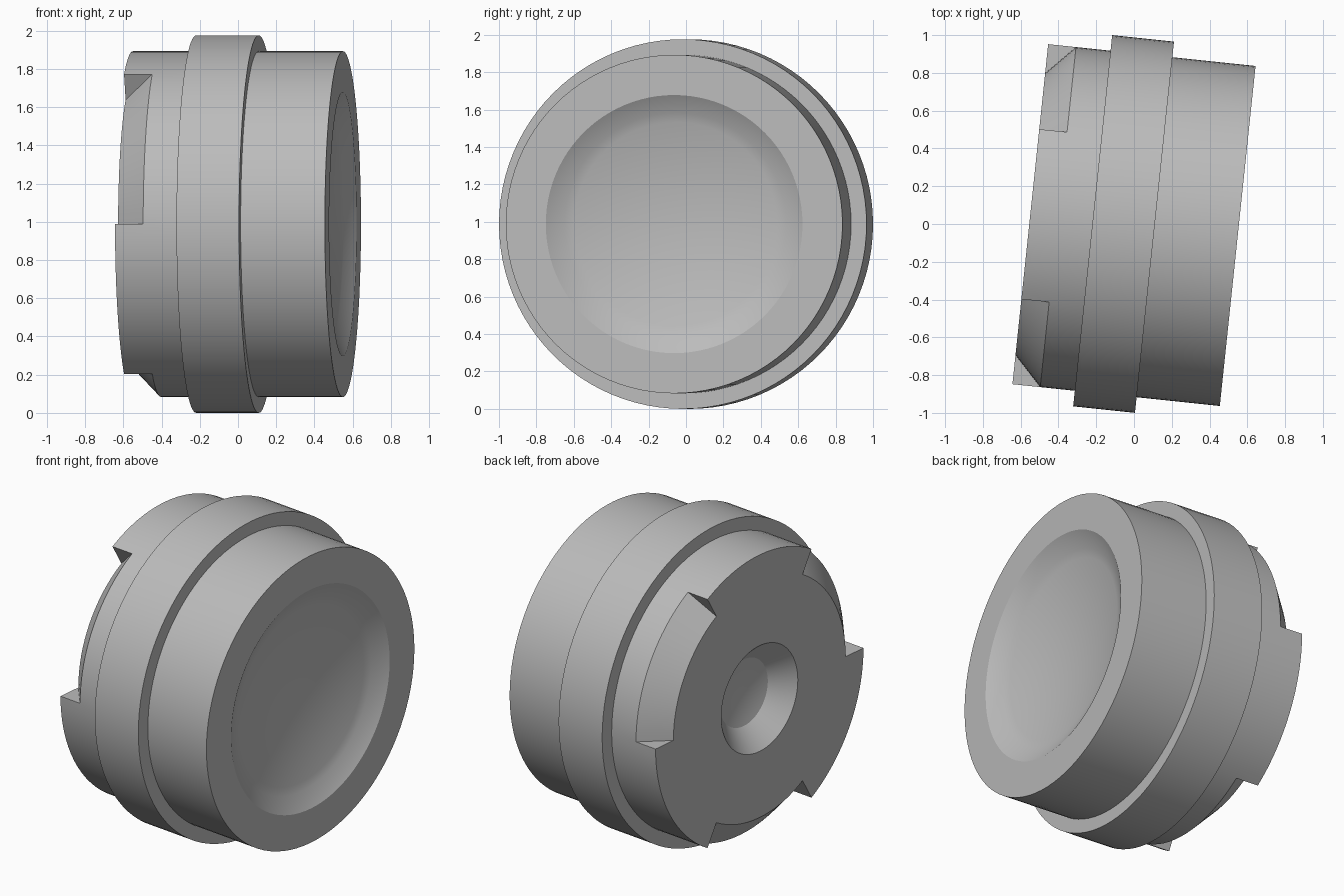
import bpy, bmesh, math
from mathutils import Matrix

cube = bpy.data.objects.get("Cube")
if cube:
    bpy.data.objects.remove(cube)

SEGMENTS = 96
RADIUS = 0.988
PLACE = Matrix.Translation((0.003, -0.006, RADIUS)) @ Matrix.Rotation(math.radians(-6), 4, 'Z')

grey = bpy.data.materials.new("plain grey")
grey.use_nodes = True
colour = (0.5, 0.5, 0.5, 1)
grey.diffuse_color = colour
grey.node_tree.nodes["Principled BSDF"].inputs["Base Color"].default_value = colour


def point(u, r, i):
    """Point at axial position u and radius r; step 0 is the front side."""
    a = 2 * math.pi * i / SEGMENTS
    return (u, -r * math.cos(a), r * math.sin(a))


def finish(bm, name):
    bmesh.ops.remove_doubles(bm, verts=bm.verts, dist=1e-5)
    bmesh.ops.recalc_face_normals(bm, faces=bm.faces)
    mesh = bpy.data.meshes.new(name)
    bm.to_mesh(mesh)
    bm.free()
    mesh.materials.append(grey)
    obj = bpy.data.objects.new(name, mesh)
    bpy.context.collection.objects.link(obj)
    obj.matrix_world = PLACE
    bpy.ops.object.select_all(action='DESELECT')
    obj.select_set(True)
    bpy.context.view_layer.objects.active = obj
    bpy.ops.object.shade_smooth_by_angle(angle=math.radians(20))


def lathe(bm, profile_at):
    for i in range(SEGMENTS):
        prof = profile_at(i)
        for (u0, r0), (u1, r1) in zip(prof, prof[1:]):
            corners = [point(u0, r0, i), point(u1, r1, i)]
            if r1 > 0:
                corners.append(point(u1, r1, i + 1))
            if r0 > 0:
                corners.append(point(u0, r0, i + 1))
            bm.faces.new([bm.verts.new(c) for c in corners])


# Barrel: flanged body with conical openings and three bayonet claws
BODY, FRONT, BACK, STEP, ROOT = 0.905, 0.549, -0.555, -0.407, 0.75
sixth = SEGMENTS // 6


def dome(u, r, depth, steps=12):
    """Shallow curved glass from its rim to its centre."""
    return [(u + depth * (1 - (1 - k / steps) ** 2), r * (1 - k / steps))
            for k in range(steps + 1)]


def barrel_profile(i):
    claw = [(BACK, BODY)] if (i // sixth) % 2 else []
    return (dome(0.49, 0.595, -0.08)[::-1]
            + [(FRONT, 0.69), (FRONT, BODY), (0.106, BODY), (0.106, RADIUS),
               (-0.223, RADIUS), (-0.223, BODY), (STEP, BODY)]
            + claw + [(BACK, ROOT), (BACK, 0.333)]
            + dome(-0.435, 0.21, 0.03))


bm = bmesh.new()
lathe(bm, barrel_profile)
# Side walls of the claws
for k in range(6):
    corners = [(STEP, BODY), (BACK, BODY), (BACK, ROOT)]
    bm.faces.new([bm.verts.new(point(u, r, k * sixth)) for u, r in corners])
finish(bm, "lens_barrel")
